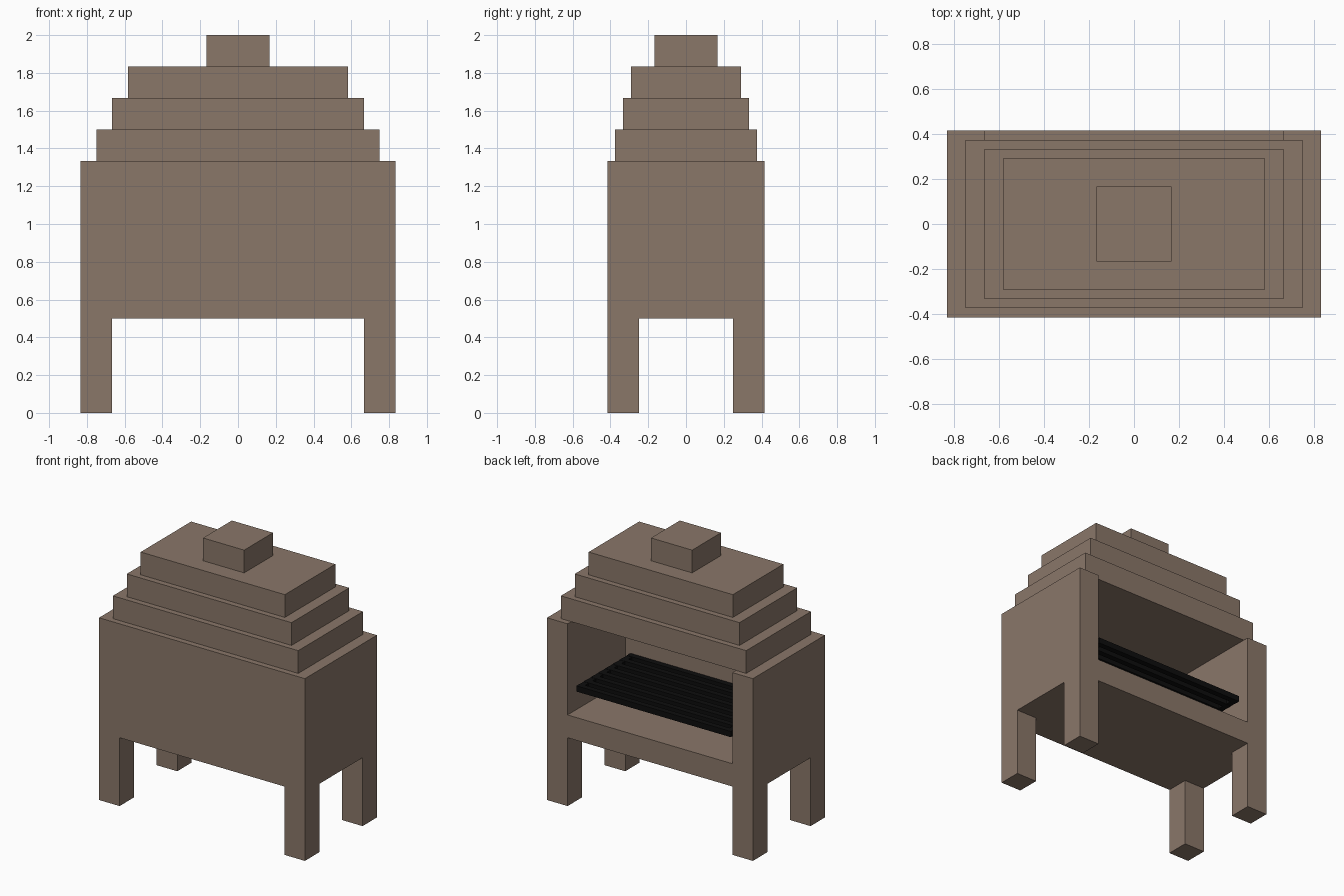
import bpy
import bmesh

if "Cube" in bpy.data.objects:
    bpy.data.objects.remove(bpy.data.objects["Cube"])

U = 1 / 12  # the model sits on a grid of twelfths


def material(name, rgb):
    m = bpy.data.materials.new(name)
    m.diffuse_color = (*rgb, 1)
    m.use_nodes = True
    m.node_tree.nodes["Principled BSDF"].inputs["Base Color"].default_value = m.diffuse_color
    return m


brown = material("clay_brown", (0.254, 0.184, 0.141))
black = material("iron_black", (0.004, 0.004, 0.004))


def add_boxes(name, boxes, mat):
    """One object made of boxes, each ((x0, x1), (y0, y1), (z0, z1)) in grid units."""
    bm = bmesh.new()
    for spans in boxes:
        geo = bmesh.ops.create_cube(bm, size=1)
        for v in geo["verts"]:
            for i, (a, b) in enumerate(spans):
                v.co[i] = U * ((a + b) / 2 + v.co[i] * (b - a))
    me = bpy.data.meshes.new(name)
    bm.to_mesh(me)
    bm.free()
    me.materials.append(mat)
    ob = bpy.data.objects.new(name, me)
    bpy.context.collection.objects.link(ob)
    return ob


# Body with four legs: one block, hollowed at the back and cut away below
body = add_boxes("body_with_legs", [((-10, 10), (-5, 5), (0, 16))], brown)
cuts = [
    ((-8, 8), (-3, 7), (8, 18)),    # oven chamber, open to the back
    ((-8, 8), (-7, 7), (-2, 6)),    # gap between left and right legs
    ((-12, 12), (-3, 3), (-2, 6)),  # gap between front and back legs
]
for spans in cuts:
    cutter = add_boxes("cutter", [spans], brown)
    cutter.hide_render = True
    mod = body.modifiers.new("cut", "BOOLEAN")
    mod.operation = "DIFFERENCE"
    mod.solver = "EXACT"
    mod.object = cutter
    bpy.context.view_layer.objects.active = body
    bpy.ops.object.modifier_apply(modifier=mod.name)
    bpy.data.objects.remove(cutter)

# Stepped hood and chimney
tiers = [(9, 4.5), (8, 4), (7, 3.5), (2, 2)]
for i, (hx, hy) in enumerate(tiers):
    name = "chimney" if i == 3 else f"hood_tier_{i + 1}"
    z = 16 + 2 * i
    add_boxes(name, [((-hx, hx), (-hy, hy), (z, z + 2))], brown)

# Grill rack: eight bars along x, joined by a rail at each end
bars = [((-7.5, 7.5), (-3 + k, -2.5 + k), (10, 10.5)) for k in range(8)]
rails = [((s * 7.25 - 0.25, s * 7.25 + 0.25), (-3, 4.5), (10.02, 10.48)) for s in (-1, 1)]
add_boxes("grill_rack", bars + rails, black)
